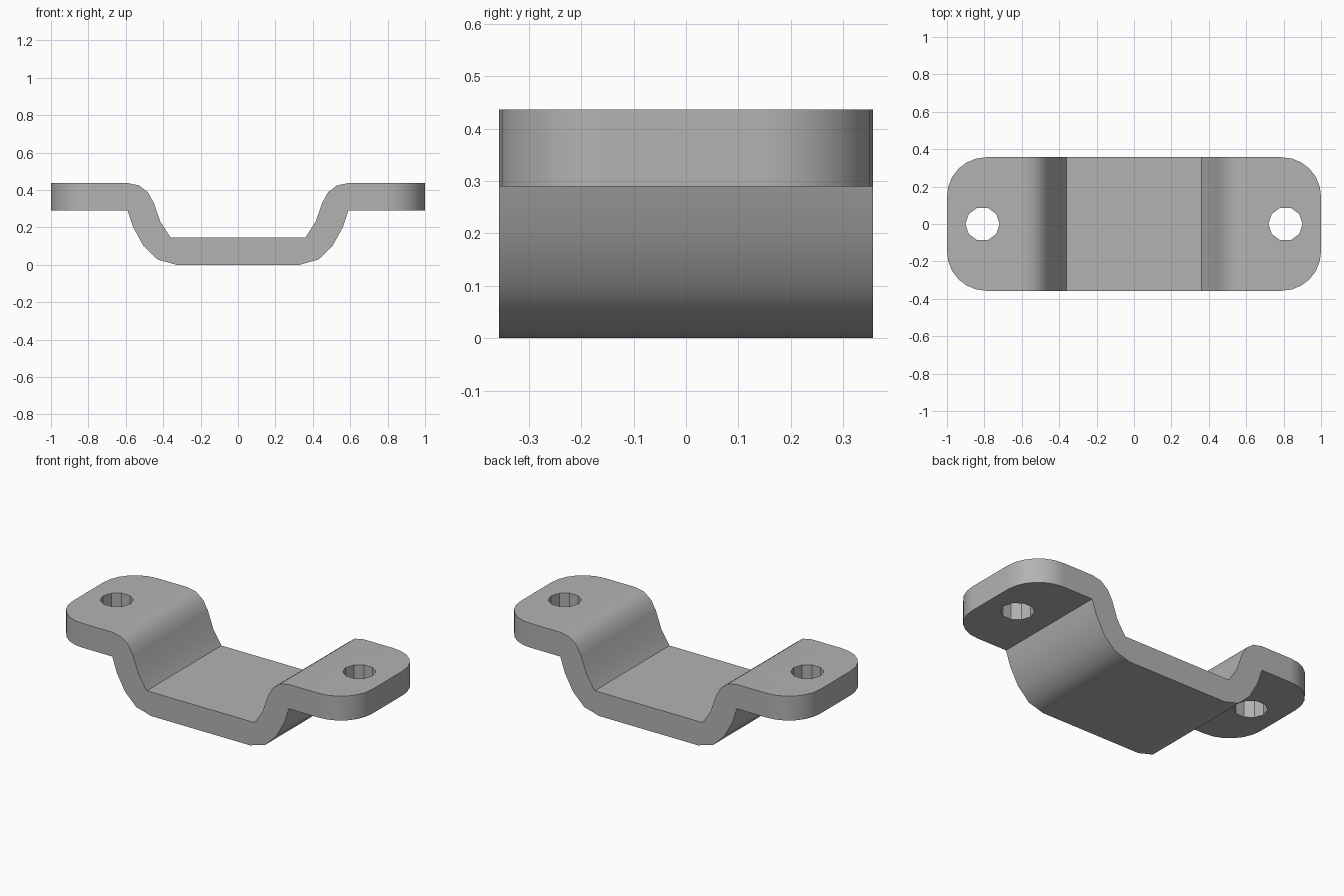
import bpy
import bmesh
from math import cos, sin, pi
from mathutils import Vector

cube = bpy.data.objects.get("Cube")
if cube:
    bpy.data.objects.remove(cube, do_unlink=True)

HALF_WIDTH = 0.357
CORNER = 0.21
HOLE_X, HOLE_R = 0.81, 0.091

steel = bpy.data.materials.new("grey metal")
steel.use_nodes = True
colour = (0.45, 0.45, 0.45, 1)
steel.diffuse_color = colour
steel.node_tree.nodes["Principled BSDF"].inputs["Base Color"].default_value = colour


def prism(name, points, offset):
    """Extrude a closed outline along the offset vector."""
    bm = bmesh.new()
    face = bm.faces.new([bm.verts.new(p) for p in points])
    grown = bmesh.ops.extrude_face_region(bm, geom=[face])
    verts = [g for g in grown["geom"] if isinstance(g, bmesh.types.BMVert)]
    bmesh.ops.translate(bm, verts=verts, vec=Vector(offset))
    bmesh.ops.recalc_face_normals(bm, faces=bm.faces)
    mesh = bpy.data.meshes.new(name)
    bm.to_mesh(mesh)
    bm.free()
    mesh.materials.append(steel)
    obj = bpy.data.objects.new(name, mesh)
    bpy.context.collection.objects.link(obj)
    return obj


def arc(cx, cy, radius, start, sweep, steps):
    angles = [start + sweep * i / steps for i in range(steps + 1)]
    return [(cx + radius * cos(a), cy + radius * sin(a), -0.1) for a in angles]


def carve(target, cutter, operation):
    bpy.context.view_layer.objects.active = target
    mod = target.modifiers.new("carve", "BOOLEAN")
    mod.operation, mod.solver, mod.object = operation, "EXACT", cutter
    bpy.ops.object.modifier_apply(modifier=mod.name)
    bpy.data.objects.remove(cutter, do_unlink=True)


# Bent strip: side profile of one half, mirrored to the other
upper = [(0.36, 0.145), (0.415, 0.23), (0.45, 0.33), (0.482, 0.388),
         (0.53, 0.425), (0.59, 0.437), (1.1, 0.437)]
lower = [(1.1, 0.29), (0.59, 0.29), (0.56, 0.2), (0.505, 0.1),
         (0.43, 0.028), (0.33, 0)]
half = upper + lower
outline = half + [(-x, z) for x, z in reversed(half)]
bracket = prism("bracket", [(x, -0.5, z) for x, z in outline], (0, 1, 0))

# Rounded ends
plan = []
for i, (sx, sy) in enumerate([(1, 1), (-1, 1), (-1, -1), (1, -1)]):
    plan += arc(sx * (1 - CORNER), sy * (HALF_WIDTH - CORNER), CORNER,
                i * pi / 2, pi / 2, 6)
carve(bracket, prism("plan_cutter", plan, (0, 0, 1)), "INTERSECT")

# Bolt holes
for side in (-1, 1):
    ring = arc(side * HOLE_X, 0, HOLE_R, 0, 2 * pi, 10)[:-1]
    carve(bracket, prism("hole_cutter", ring, (0, 0, 1)), "DIFFERENCE")

# Soft bends, crisp edges
bpy.ops.object.select_all(action="DESELECT")
bracket.select_set(True)
bpy.context.view_layer.objects.active = bracket
bpy.ops.object.shade_smooth_by_angle(angle=pi / 6)
weighted = bracket.modifiers.new("even shading", "WEIGHTED_NORMAL")
weighted.keep_sharp = True
